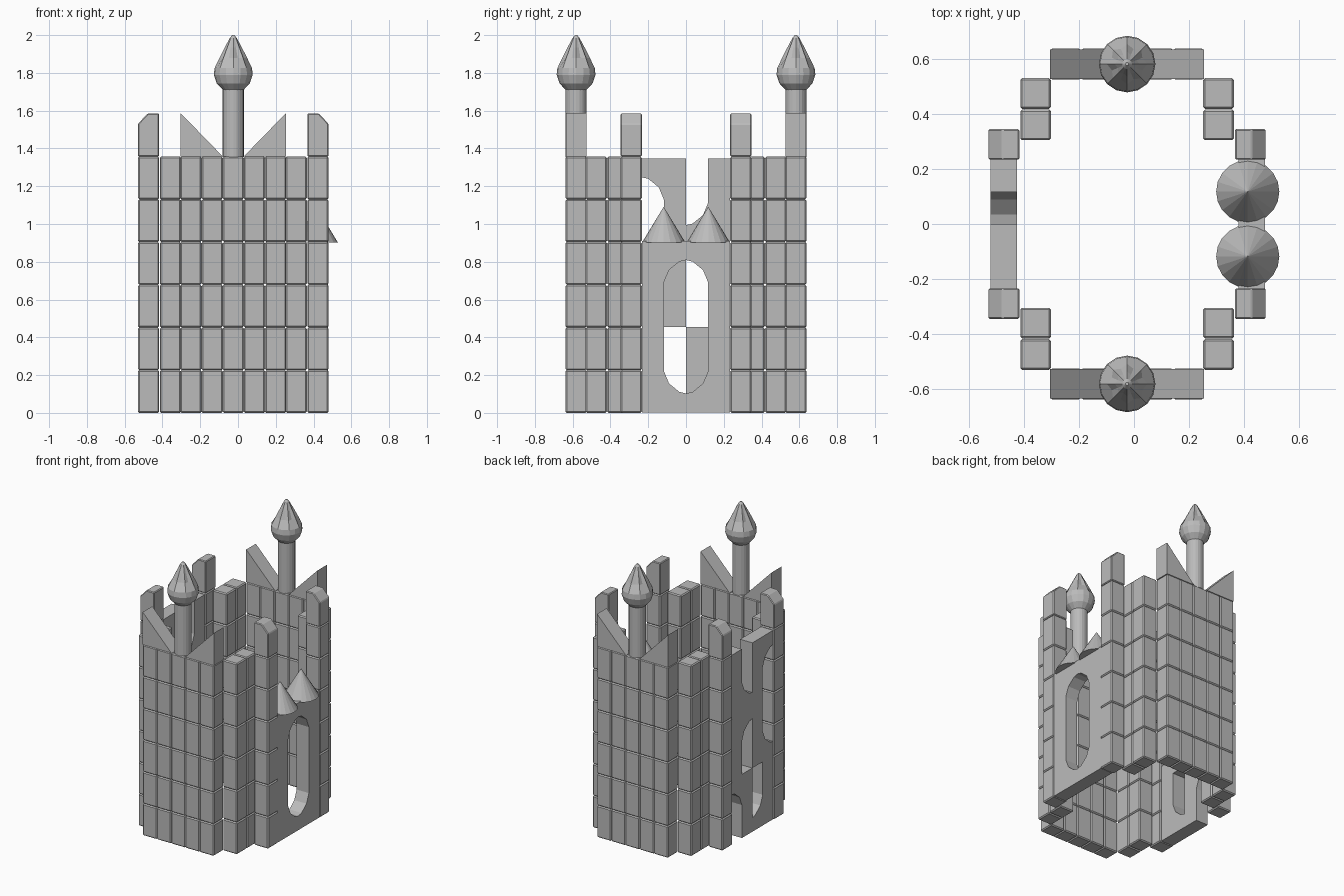
import bpy, bmesh, math

if "Cube" in bpy.data.objects:
    bpy.data.objects.remove(bpy.data.objects["Cube"])

stone = bpy.data.materials.new("grey stone")
stone.diffuse_color = (0.5, 0.5, 0.5, 1)
stone.use_nodes = True
stone.node_tree.nodes["Principled BSDF"].inputs["Base Color"].default_value = stone.diffuse_color
ROW = 1.357 / 6      # height of one block course
W = 0.112            # block width
CX = -0.025          # centre of the plan in x
Y_END = 0.582        # front and back wall centre line


def finish(name, bm, bevel=0):
    bmesh.ops.recalc_face_normals(bm, faces=bm.faces)
    me = bpy.data.meshes.new(name)
    bm.to_mesh(me)
    bm.free()
    ob = bpy.data.objects.new(name, me)
    bpy.context.collection.objects.link(ob)
    me.materials.append(stone)
    if bevel:
        m = ob.modifiers.new("bevel", 'BEVEL')
        m.width = bevel
        m.segments = 1
    return ob


def column(name, x, y, rows=6):
    """Stack of separate bevelled blocks."""
    bm = bmesh.new()
    for r in range(rows):
        vs = bmesh.ops.create_cube(bm, size=1)["verts"]
        for v in vs:
            v.co.x = x + v.co.x * W
            v.co.y = y + v.co.y * W
            v.co.z = (r + 0.5 + v.co.z) * ROW
    finish(name, bm, 0.007)


def prism(name, pts, axis, lo, hi, bevel=0):
    """Extrude an outline along x (points are y,z) or y (points are x,z)."""
    bm = bmesh.new()
    put = (lambda p, d: (d, p[0], p[1])) if axis == 'x' else (lambda p, d: (p[0], d, p[1]))
    a = [bm.verts.new(put(p, lo)) for p in pts]
    b = [bm.verts.new(put(p, hi)) for p in pts]
    bm.faces.new(a)
    bm.faces.new(b[::-1])
    n = len(pts)
    for i in range(n):
        bm.faces.new((a[i], b[i], b[(i + 1) % n], a[(i + 1) % n]))
    finish(name, bm, bevel)


def lathe(name, profile, x, y, n, pinch=()):
    """Turned shape; rings listed in pinch have every other vertex pulled in."""
    bm = bmesh.new()
    rings = []
    for k, (r, z) in enumerate(profile):
        ring = []
        for i in range(n):
            a = 2 * math.pi * i / n
            rr = r * (0.82 if k in pinch and i % 2 else 1)
            ring.append(bm.verts.new((x + rr * math.cos(a), y + rr * math.sin(a), z)))
        rings.append(ring)
    for p, q in zip(rings, rings[1:]):
        for i in range(n):
            bm.faces.new((p[i], p[(i + 1) % n], q[(i + 1) % n], q[i]))
    bm.faces.new(rings[0][::-1])
    bm.faces.new(rings[-1])
    finish(name, bm)


TOP = 6 * ROW
for s, end in ((-1, "front"), (1, "back")):
    # straight end wall
    for i in range(5):
        column(f"{end}_wall_column", CX + (i - 2) * W, s * Y_END)
    # stepped corners and side pillars
    for m, side in ((-1, "left"), (1, "right")):
        for y in (0.475, 0.361):
            column(f"{end}_{side}_corner", CX + m * 0.333, s * y)
        px = CX + m * 0.4485
        column(f"{end}_{side}_pillar", px, s * 0.29)
        # pillar cap, sloped on the outer edge
        h = W / 2
        prism(f"{end}_{side}_pillar_cap",
              [(px - m * h, TOP), (px + m * h, TOP), (px + m * h, 1.53),
               (px + m * 0.005, 1.585), (px - m * h, 1.585)],
              'y', s * 0.29 - h, s * 0.29 + h, 0.005)
        # wedge beside the turret
        prism(f"{end}_{side}_wedge",
              [(CX + m * 0.28, TOP), (CX + m * 0.28, 1.588), (CX + m * 0.055, TOP)],
              'y', s * Y_END - 0.054, s * Y_END + 0.054)
    # turret shaft and onion dome
    lathe(f"{end}_turret", [(0.056, TOP - 0.003), (0.056, 1.715)], CX, s * Y_END, 20)
    lathe(f"{end}_dome",
          [(0.055, 1.71), (0.088, 1.745), (0.103, 1.79), (0.099, 1.825),
           (0.073, 1.88), (0.045, 1.935), (0.018, 1.985), (0.006, 2.0)],
          CX, s * Y_END, 16, pinch=(4, 5))
    # small cone roof over the gate
    lathe("gate_cone", [(0.115, 0.902), (0.0008, 1.09)], 0.414, s * 0.118, 20)

# quarter-arch panel outline: (0, 0) is the corner the opening sits in
QUARTER = [(0, .353), (.035, .345), (.09, .30), (.117, .235), (.117, 0),
           (.234, 0), (.234, .453), (0, .453)]


def panel(name, x0, x1, y_corner, direction, z0, opens_up):
    pts = [(y_corner + direction * u, z0 + (0.453 - w if opens_up else w)) for u, w in QUARTER]
    prism(name, pts, 'x', x0, x1)


# gate on the right side: four quarters form one window
for d in (-1, 1):
    panel("gate_lower", 0.38, 0.476, 0, d, 0.003, True)
    panel("gate_upper", 0.38, 0.476, 0, d, 0.456, False)

# left wall: same panels, turned in different directions
for y, d, z, up in ((0, -1, 0.003, True), (0.234, -1, 0.003, False),
                    (-0.234, 1, 0.456, True), (0, 1, 0.456, False),
                    (-0.234, 1, 0.894, False), (0, 1, 0.894, True)):
    panel("left_wall_panel", -0.522, -0.426, y, d, z, up)
